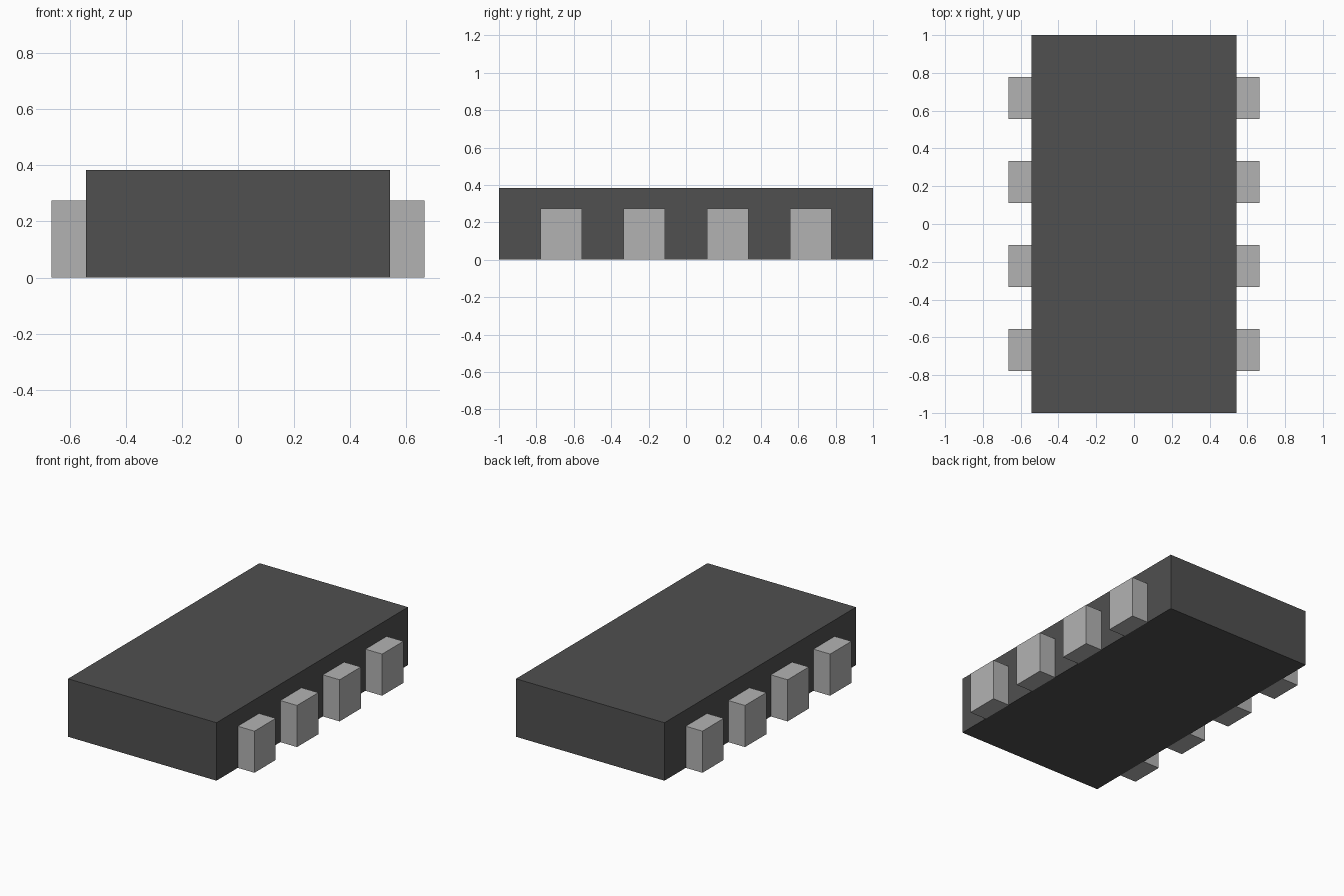
import bpy

if "Cube" in bpy.data.objects:
    bpy.data.objects.remove(bpy.data.objects["Cube"])

BODY_HALF_X, PAD_HALF_X = 0.543, 0.665
BODY_H, PAD_H = 0.383, 0.275
LENGTH, PADS = 2.0, 4
SLOT = LENGTH / (2 * PADS + 1)   # pads and gaps share one width


def material(name, value):
    mat = bpy.data.materials.new(name)
    mat.diffuse_color = (value, value, value, 1)
    mat.use_nodes = True
    mat.node_tree.nodes["Principled BSDF"].inputs["Base Color"].default_value = mat.diffuse_color
    return mat


def box(name, x0, x1, y0, y1, height, mat):
    """Box standing on the ground between the given x and y limits."""
    bpy.ops.mesh.primitive_cube_add(
        size=1, location=((x0 + x1) / 2, (y0 + y1) / 2, height / 2))
    obj = bpy.context.object
    obj.name = name
    obj.scale = (x1 - x0, y1 - y0, height)
    bpy.ops.object.transform_apply(location=False, rotation=False, scale=True)
    obj.data.materials.append(mat)
    return obj


dark = material("dark_casing", 0.08)
light = material("metal_contact", 0.45)

# Chip casing
box("chip_body", -BODY_HALF_X, BODY_HALF_X, -LENGTH / 2, LENGTH / 2, BODY_H, dark)

# Contacts along both long sides
for i in range(PADS):
    y = -LENGTH / 2 + SLOT * (2 * i + 1)
    box(f"right_contact_{i + 1}", BODY_HALF_X, PAD_HALF_X, y, y + SLOT, PAD_H, light)
    box(f"left_contact_{i + 1}", -PAD_HALF_X, -BODY_HALF_X, y, y + SLOT, PAD_H, light)
